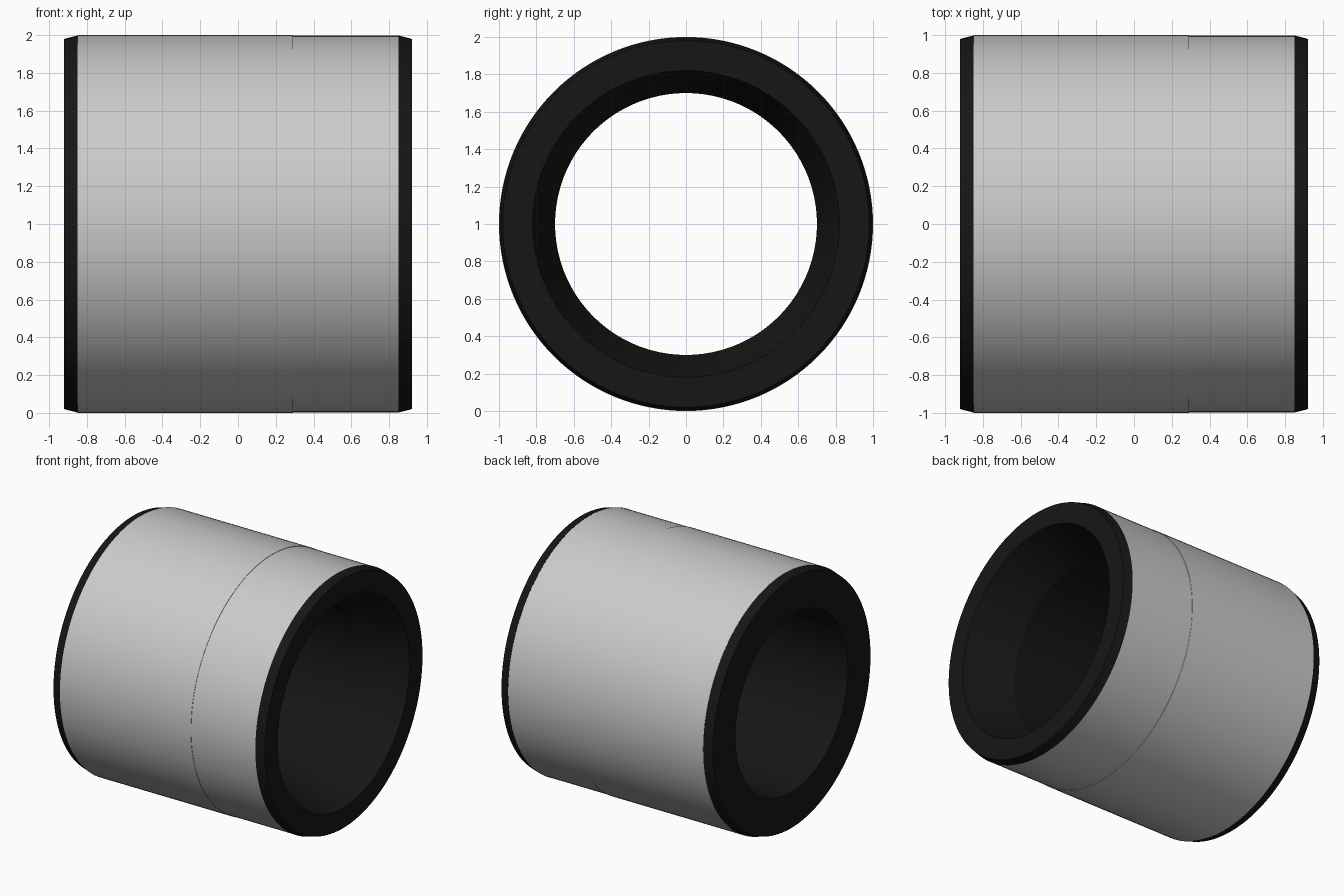
import bpy, bmesh, math

if "Cube" in bpy.data.objects:
    bpy.data.objects.remove(bpy.data.objects["Cube"])

SEGMENTS = 128

black = bpy.data.materials.new("black_rubber")
black.diffuse_color = (0.008, 0.008, 0.008, 1)
black.use_nodes = True
black.node_tree.nodes["Principled BSDF"].inputs["Base Color"].default_value = black.diffuse_color


def lathe(name, profile, closed=False, material=None):
    """Spin (x, radius) points around the x axis at height 1."""
    bm = bmesh.new()
    rings = []
    for x, r in profile:
        rings.append([bm.verts.new((x, r * math.cos(2 * math.pi * i / SEGMENTS),
                                    1 + r * math.sin(2 * math.pi * i / SEGMENTS)))
                      for i in range(SEGMENTS)])
    pairs = list(zip(rings, rings[1:]))
    if closed:
        pairs.append((rings[-1], rings[0]))
    for a, b in pairs:
        for i in range(SEGMENTS):
            j = (i + 1) % SEGMENTS
            bm.faces.new((a[i], b[i], b[j], a[j]))
    bmesh.ops.recalc_face_normals(bm, faces=bm.faces)
    if not closed and bm.faces[:]:
        # open outer skin: point normals away from the axis
        bm.faces.ensure_lookup_table()
        f = bm.faces[0]
        c = f.calc_center_median()
        if f.normal.y * c.y + f.normal.z * (c.z - 1) < 0:
            bmesh.ops.reverse_faces(bm, faces=bm.faces)
    mesh = bpy.data.meshes.new(name)
    bm.to_mesh(mesh)
    bm.free()
    obj = bpy.data.objects.new(name, mesh)
    bpy.context.collection.objects.link(obj)
    if material:
        mesh.materials.append(material)
    bpy.ops.object.select_all(action='DESELECT')
    obj.select_set(True)
    bpy.context.view_layer.objects.active = obj
    bpy.ops.object.shade_smooth_by_angle(angle=math.radians(8))
    return obj


# Black core: chamfered ends, straight bore, tapered mouth on the right
lathe("core", [(-0.92, 0.70), (-0.92, 0.98), (-0.85, 0.998), (-0.85, 0.985),
               (0.85, 0.985), (0.85, 0.998), (0.92, 0.98), (0.92, 0.82),
               (0.54, 0.70), (0.12, 0.70)], closed=True, material=black)

# Grey outer shell in two bands meeting at a fine seam
lathe("long_band", [(-0.85, 0.998), (-0.85, 1.0), (0.29, 1.0), (0.29, 0.996)])
lathe("short_band", [(0.29, 0.997), (0.85, 0.997)])
